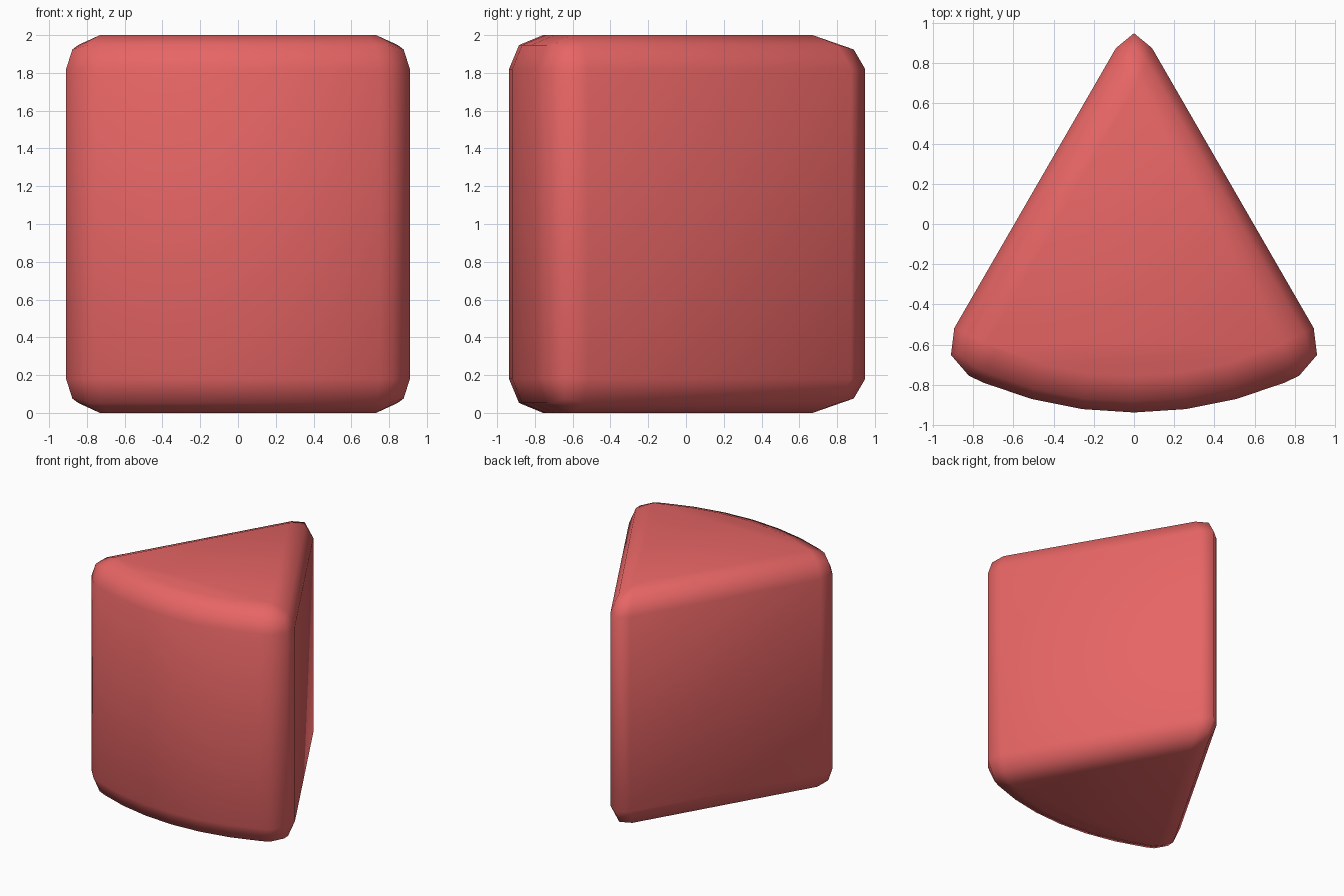
import bpy, bmesh
from math import sin, cos, radians

if "Cube" in bpy.data.objects:
    bpy.data.objects.remove(bpy.data.objects["Cube"])

APEX_Y, RADIUS, HEIGHT, STEPS = 1.03, 1.967, 2.0, 8

# Pie-slice outline: pointed back, curved front
outline = [(0, APEX_Y)]
for i in range(STEPS + 1):
    a = radians(-30 + 60 * i / STEPS)
    outline.append((RADIUS * sin(a), APEX_Y - RADIUS * cos(a)))

# Extrude the outline into a wedge block
bm = bmesh.new()
face = bm.faces.new([bm.verts.new((x, y, 0)) for x, y in outline])
ext = bmesh.ops.extrude_face_region(bm, geom=[face], use_keep_orig=True)
top = [v for v in ext["geom"] if isinstance(v, bmesh.types.BMVert)]
bmesh.ops.translate(bm, verts=top, vec=(0, 0, HEIGHT))
bmesh.ops.recalc_face_normals(bm, faces=bm.faces)
for f in bm.faces:
    f.smooth = True
mesh = bpy.data.meshes.new("wedge_block")
bm.to_mesh(mesh)
bm.free()
wedge = bpy.data.objects.new("wedge_block", mesh)
bpy.context.collection.objects.link(wedge)

# Rounded edges
bevel = wedge.modifiers.new("rounded_edges", "BEVEL")
bevel.width = 0.18
bevel.segments = 2
bevel.limit_method = "ANGLE"
bevel.angle_limit = radians(30)

# Red colour
red = bpy.data.materials.new("red")
red.diffuse_color = (0.8, 0.13, 0.13, 1)
red.use_nodes = True
red.node_tree.nodes["Principled BSDF"].inputs["Base Color"].default_value = red.diffuse_color
mesh.materials.append(red)
